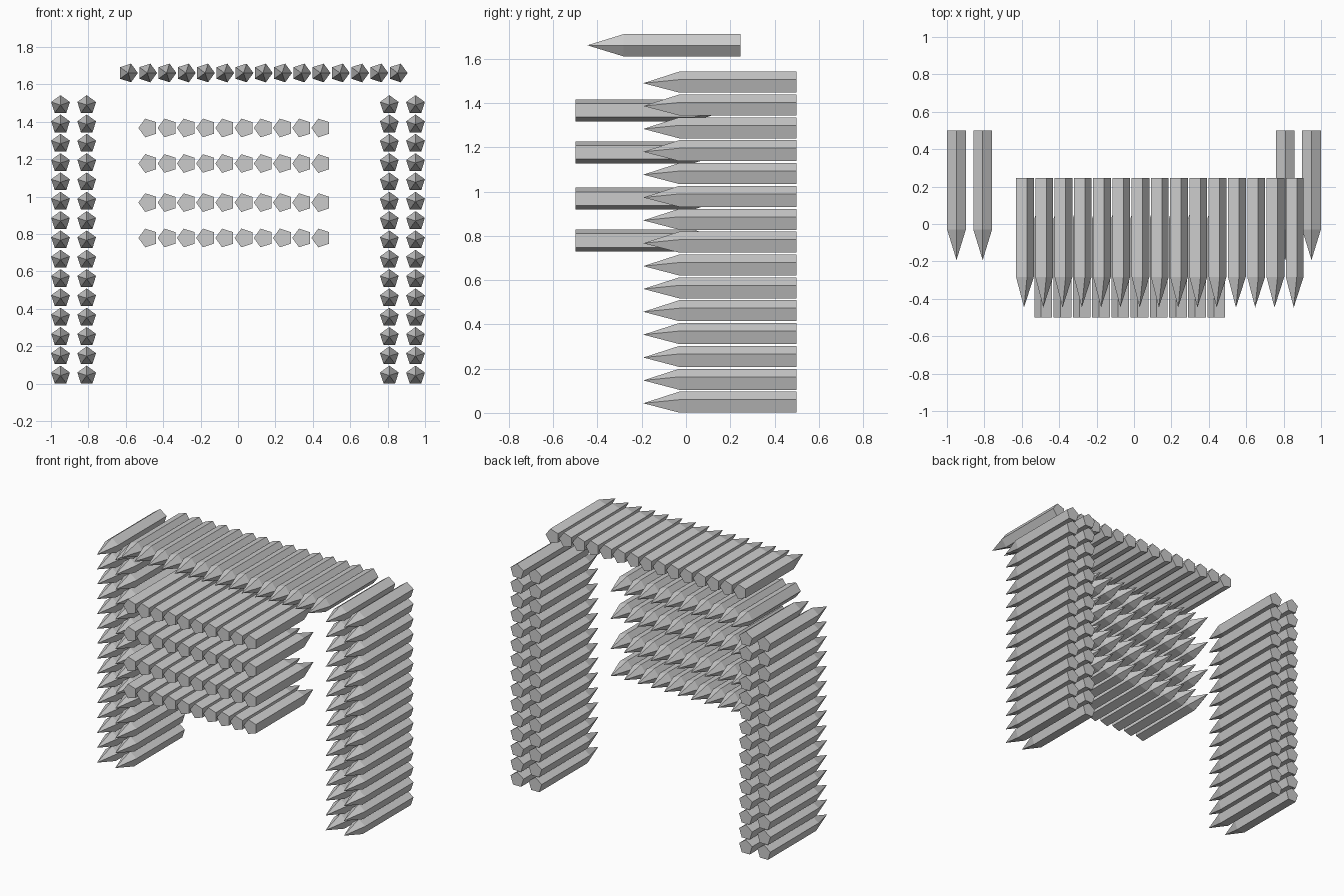
import bpy, bmesh
from math import cos, sin, pi, radians

if "Cube" in bpy.data.objects:
    bpy.data.objects.remove(bpy.data.objects["Cube"])

R = 0.0525      # pentagon radius
BODY = 0.53     # length of the straight shaft
TIP = 0.163     # length of the pointed end


def stake_row(name, start, butt_y, facing, corner, count, step):
    """A row of five-sided pointed stakes lying along y.
    start: (x, z) of the first axis, facing: y direction of the point,
    corner: angle of the first pentagon corner, step: (dx, dz)."""
    bm = bmesh.new()

    def ring(y):
        return [bm.verts.new((R * cos(corner + i * 2 * pi / 5), y,
                              R * sin(corner + i * 2 * pi / 5))) for i in range(5)]

    butt, shoulder = ring(0), ring(facing * BODY)
    point = bm.verts.new((0, facing * (BODY + TIP), 0))
    bm.faces.new(butt)
    for i in range(5):
        j = (i + 1) % 5
        bm.faces.new((butt[i], butt[j], shoulder[j], shoulder[i]))
        bm.faces.new((shoulder[i], shoulder[j], point))
    bmesh.ops.recalc_face_normals(bm, faces=bm.faces)
    mesh = bpy.data.meshes.new(name)
    bm.to_mesh(mesh)
    bm.free()
    obj = bpy.data.objects.new(name, mesh)
    obj.location = (start[0], butt_y, start[1])
    bpy.context.collection.objects.link(obj)
    arr = obj.modifiers.new("repeat", 'ARRAY')
    arr.count = count
    arr.use_relative_offset = False
    arr.use_constant_offset = True
    arr.constant_offset_displace = (step[0], 0, step[1])
    return obj


# Side walls: two stacked columns each side, corner up, pointing forward
for side, sign in (("left", -1), ("right", 1)):
    for col, x in (("outer", 0.949), ("inner", 0.809)):
        stake_row(f"{side}_{col}_wall", (sign * x, 0.0435), 0.5, -1,
                  radians(90), 15, (0, 0.1033))

# Roof: one long row, corner toward +x, pointing forward
stake_row("roof", (-0.588, 1.661), 0.247, -1, 0, 15, (0.103, 0))

# Shelves: four rows, corner toward -x, pointing backward
for i, z in enumerate((0.779, 0.968, 1.177, 1.367)):
    stake_row(f"shelf_{i + 1}", (-0.48, z), -0.5, 1, pi, 10, (0.1028, 0))
